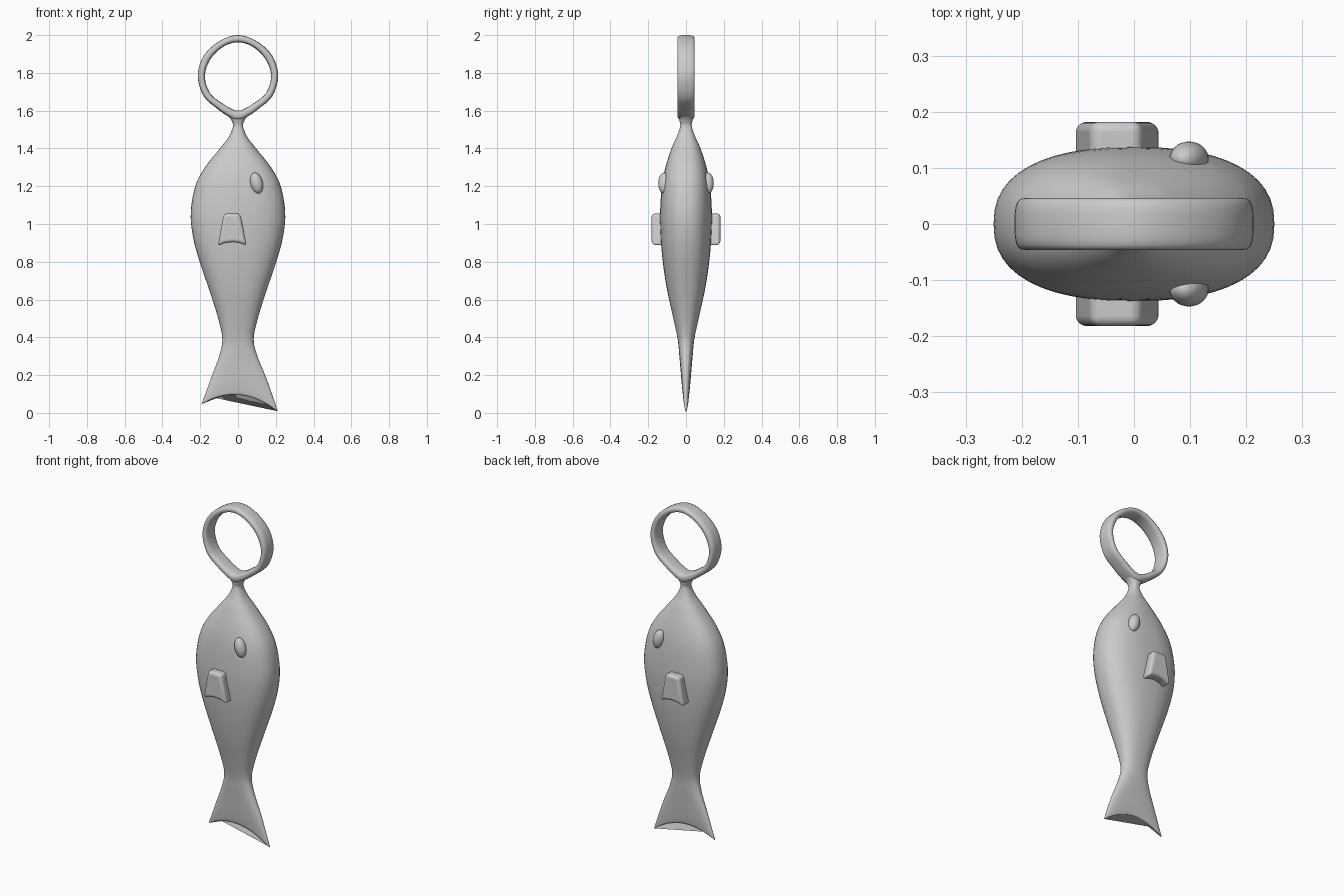
import bpy, bmesh, math
from mathutils import Vector

if "Cube" in bpy.data.objects:
    bpy.data.objects.remove(bpy.data.objects["Cube"])


def spline(rows, steps, closed=False):
    """Catmull-Rom through rows of numbers."""
    n, out = len(rows), []
    for i in range(n if closed else n - 1):
        if closed:
            a, b, c, d = (rows[(i + k) % n] for k in (-1, 0, 1, 2))
        else:
            a, b, c, d = (rows[min(max(i + k, 0), n - 1)] for k in (-1, 0, 1, 2))
        for s in range(steps):
            t = s / steps
            out.append([0.5 * (2 * q + (r - p) * t + (2 * p - 5 * q + 4 * r - w) * t * t
                               + (3 * q - p - 3 * r + w) * t ** 3)
                        for p, q, r, w in zip(a, b, c, d)])
    if not closed:
        out.append(list(rows[-1]))
    return out


def oval(n, power):
    """Unit superellipse."""
    pts = []
    for k in range(n):
        c, s = math.cos(2 * math.pi * k / n), math.sin(2 * math.pi * k / n)
        pts.append((math.copysign(abs(c) ** (2 / power), c),
                    math.copysign(abs(s) ** (2 / power), s)))
    return pts


def finish(bm, name, angle=60):
    bmesh.ops.recalc_face_normals(bm, faces=bm.faces)
    me = bpy.data.meshes.new(name)
    bm.to_mesh(me)
    bm.free()
    ob = bpy.data.objects.new(name, me)
    bpy.context.collection.objects.link(ob)
    bpy.context.view_layer.objects.active = ob
    ob.select_set(True)
    bpy.ops.object.shade_smooth_by_angle(angle=math.radians(angle))
    ob.select_set(False)
    return ob


def loft(name, sections, closed=False):
    bm = bmesh.new()
    rings = [[bm.verts.new(p) for p in sec] for sec in sections]
    n = len(rings[0])
    pairs = list(zip(rings, rings[1:])) + ([(rings[-1], rings[0])] if closed else [])
    for a, b in pairs:
        for k in range(n):
            bm.faces.new((a[k], a[(k + 1) % n], b[(k + 1) % n], b[k]))
    if not closed:
        bm.faces.new(rings[0])
        bm.faces.new(rings[-1])
    return finish(bm, name)


# Body, neck and tail: z at left, middle, right; x left, x right; half depth
tail = [(0.047, 0.097, 0.008, -0.191, 0.211, 0.006),
        (0.052, 0.102, 0.014, -0.191, 0.209, 0.015),
        (0.10, 0.15, 0.08, -0.173, 0.187, 0.022),
        (0.20, 0.23, 0.19, -0.137, 0.148, 0.029),
        (0.30, 0.31, 0.30, -0.10, 0.103, 0.036)]
trunk = [(0.39, 0.083, 0.044), (0.5, 0.105, 0.067), (0.65, 0.152, 0.10),
         (0.8, 0.203, 0.123), (0.93, 0.238, 0.134), (1.06, 0.25, 0.137),
         (1.2, 0.226, 0.128), (1.3, 0.175, 0.109), (1.4, 0.096, 0.077),
         (1.46, 0.05, 0.05), (1.515, 0.027, 0.031), (1.545, 0.033, 0.034),
         (1.567, 0.047, 0.039), (1.587, 0.062, 0.042)]
stations = spline(tail + [(z, z, z, -w, w, d) for z, w, d in trunk], 5)
sections = []
for zl, zm, zr, xl, xr, d in stations:
    sections.append([((xl + xr) / 2 + u * (xr - xl) / 2, v * d,
                      zm + (zr - zl) / 2 * u + ((zl + zr) / 2 - zm) * u * u)
                     for u, v in oval(48, 2.4)])
loft("fish_body", sections)

# Hanging ring: outer x, z and inner x, z for one half, mirrored
half = [(0.10, 1.967, 0.08, 1.937), (0.182, 1.89, 0.147, 1.87),
        (0.213, 1.785, 0.175, 1.782), (0.182, 1.677, 0.147, 1.692),
        (0.11, 1.61, 0.08, 1.637), (0.047, 1.567, 0.035, 1.61)]
loop = ([(0, 2.0, 0, 1.962)] + half + [(0, 1.55, 0, 1.6)]
        + [(-a, b, -c, d) for a, b, c, d in reversed(half)])
sections = []
for ox, oz, ix, iz in spline(loop, 6, True):
    sections.append([((ox + ix) / 2 + u * (ox - ix) / 2, v * 0.046,
                      (oz + iz) / 2 + u * (oz - iz) / 2) for u, v in oval(24, 3)])
loft("hanging_ring", sections, True)

# Eyes and side fins on both faces
fin_outline = [(-0.076, 1.055), (0.012, 1.055), (0.046, 0.885), (0.01, 0.899),
               (-0.03, 0.904), (-0.07, 0.899), (-0.106, 0.885)]
for side, label in ((-1, "front"), (1, "back")):
    bpy.ops.mesh.primitive_uv_sphere_add(segments=32, ring_count=16, radius=1,
                                         location=(0.098, side * 0.116, 1.216),
                                         rotation=(0, math.radians(-14), 0))
    eye = bpy.context.object
    eye.name = label + "_eye"
    eye.scale = (0.033, 0.031, 0.057)
    bpy.ops.object.shade_smooth()
    eye.select_set(False)

    bm = bmesh.new()
    base = bm.faces.new([bm.verts.new((x, side * 0.09, z)) for x, z in fin_outline])
    ext = bmesh.ops.extrude_face_region(bm, geom=[base])
    moved = [g for g in ext["geom"] if isinstance(g, bmesh.types.BMVert)]
    bmesh.ops.translate(bm, verts=moved, vec=Vector((0, side * 0.092, 0)))
    fin = finish(bm, label + "_side_fin")
    bev = fin.modifiers.new("round", 'BEVEL')
    bev.width = 0.017
    bev.segments = 5
    bev.limit_method = 'ANGLE'
    bev.angle_limit = math.radians(35)
